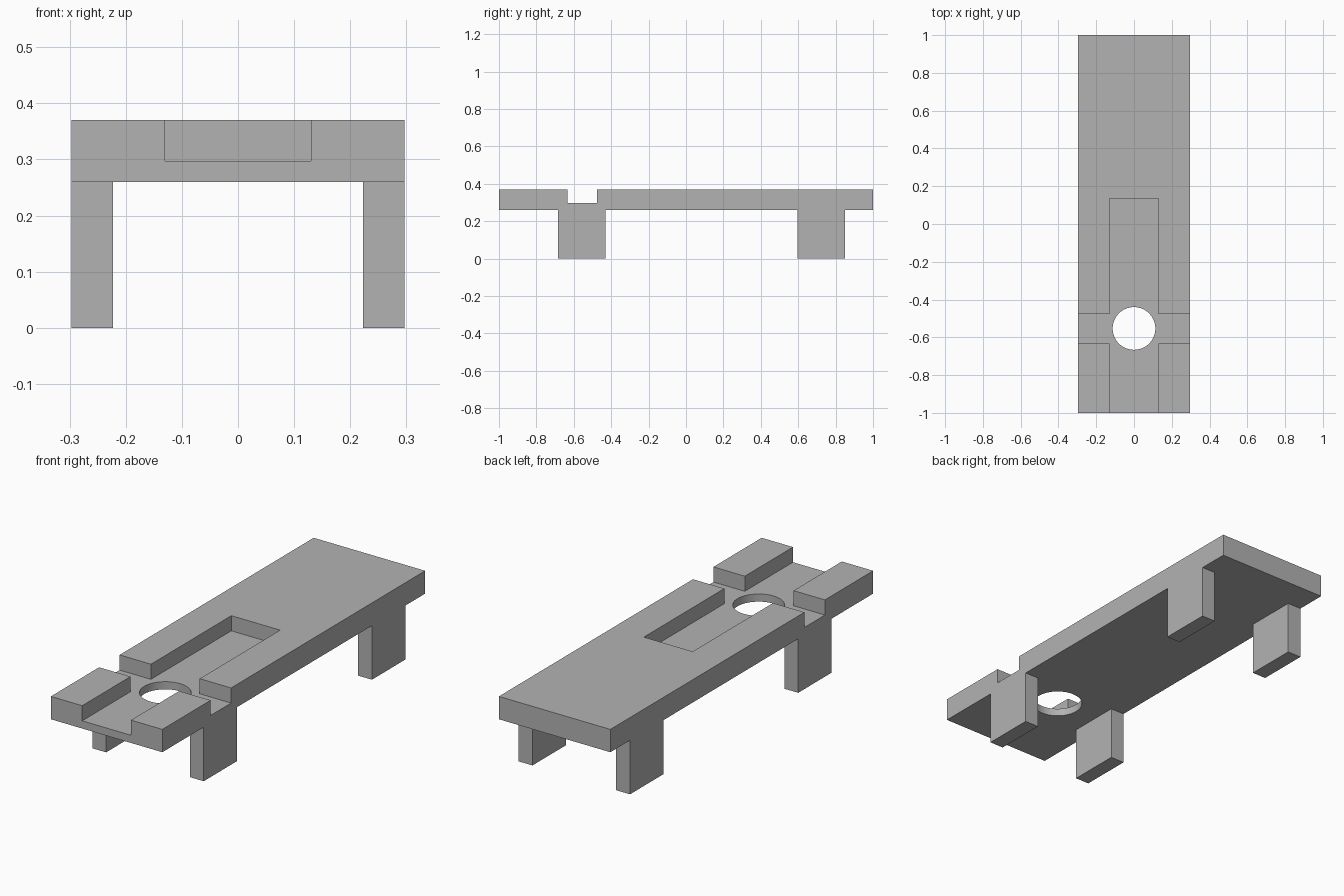
import bpy

cube = bpy.data.objects.get("Cube")
if cube:
    bpy.data.objects.remove(cube, do_unlink=True)

grey = bpy.data.materials.new("plain grey")
grey.use_nodes = True
COLOUR = (0.45, 0.45, 0.45, 1)
grey.diffuse_color = COLOUR
grey.node_tree.nodes["Principled BSDF"].inputs["Base Color"].default_value = COLOUR

HALF_W = 0.297            # half width of the bench
BASE, FLOOR, TOP = 0.26, 0.297, 0.37
LEG_IN = 0.223            # inner face of the legs


def box(name, x, y, z):
    """Box spanning the (min, max) pairs x, y and z."""
    spans = (x, y, z)
    bpy.ops.mesh.primitive_cube_add(size=1, location=[sum(s) / 2 for s in spans])
    ob = bpy.context.object
    ob.name = name
    ob.scale = [s[1] - s[0] for s in spans]
    bpy.ops.object.transform_apply(location=False, rotation=False, scale=True)
    ob.data.materials.append(grey)
    return ob


def cut(target, cutter):
    """Subtract the cutter from the target, then discard the cutter."""
    cutter.hide_render = True
    mod = target.modifiers.new("cut", 'BOOLEAN')
    mod.operation = 'DIFFERENCE'
    mod.solver = 'EXACT'
    mod.object = cutter
    bpy.context.view_layer.objects.active = target
    bpy.ops.object.modifier_apply(modifier=mod.name)
    bpy.data.objects.remove(cutter, do_unlink=True)


# Long flat plate
plate = box("plate", (-HALF_W, HALF_W), (-1, 1), (BASE, TOP))

# Lengthwise channel, open at the front, and the cross groove
cut(plate, box("channel_cutter", (-0.13, 0.13), (-1.1, 0.135), (FLOOR, 0.5)))
cut(plate, box("groove_cutter", (-0.4, 0.4), (-0.633, -0.477), (FLOOR, 0.5)))

# Round through hole where the channel and groove cross
bpy.ops.mesh.primitive_cylinder_add(vertices=64, radius=0.113, depth=0.4,
                                    location=(0, -0.553, FLOOR))
hole = bpy.context.object
hole.data.materials.append(grey)
cut(plate, hole)

# Four legs flush with the plate's long sides
for end, y in (("front", (-0.685, -0.43)), ("back", (0.595, 0.85))):
    box(end + "_left_leg", (LEG_IN, HALF_W), y, (0, BASE))
    box(end + "_right_leg", (-HALF_W, -LEG_IN), y, (0, BASE))

# Smooth the hole's wall only
bpy.ops.object.select_all(action='DESELECT')
plate.select_set(True)
bpy.context.view_layer.objects.active = plate
bpy.ops.object.shade_smooth_by_angle()
